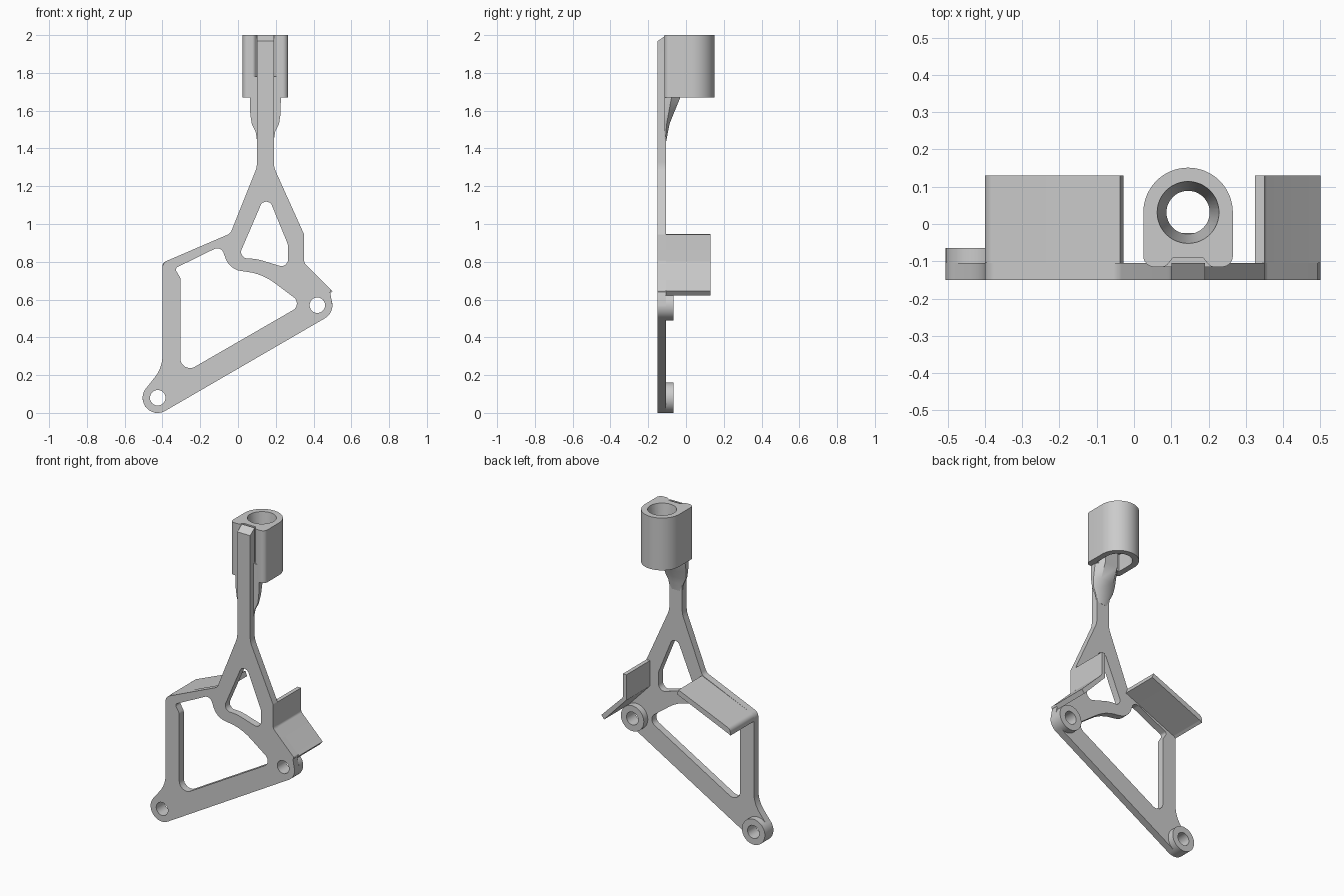
import bpy, bmesh, math
from mathutils import Vector, Matrix

if "Cube" in bpy.data.objects:
    bpy.data.objects.remove(bpy.data.objects["Cube"])

grey = bpy.data.materials.new("plain grey")
grey.use_nodes = True
grey.diffuse_color = (0.6, 0.6, 0.6, 1)
grey.node_tree.nodes["Principled BSDF"].inputs["Base Color"].default_value = (0.6, 0.6, 0.6, 1)

FRONT, PLATE_BACK, BOSS_BACK, FLANGE_BACK = -0.15, -0.105, -0.065, 0.13
BOSSES = {"left": (0.42, 0.57), "right": (-0.425, 0.08)}
BOSS_R, HOLE_R = 0.08, 0.041
STEM_X = 0.145


def arc(centre, r, a0, a1, n=16):
    """Points along an arc, angles in degrees."""
    angles = [math.radians(a0 + (a1 - a0) * i / n) for i in range(n + 1)]
    return [(centre[0] + r * math.cos(a), centre[1] + r * math.sin(a)) for a in angles]


def fillet(corners, n=6):
    """Closed outline whose corners (x, y, radius) are rounded."""
    out = []
    for i, c in enumerate(corners):
        p = Vector(c[:2])
        r = c[2] if len(c) > 2 else 0
        u = Vector(corners[i - 1][:2]) - p
        v = Vector(corners[(i + 1) % len(corners)][:2]) - p
        half = u.angle(v) / 2
        if r == 0 or half > 1.55:
            out.append(tuple(p))
            continue
        t = min(r / math.tan(half), 0.48 * min(u.length, v.length))
        u.normalize()
        v.normalize()
        r = t * math.tan(half)
        centre = p + (u + v).normalized() * r / math.sin(half)
        a, b = p + u * t - centre, p + v * t - centre
        for k in range(n + 1):
            out.append(tuple(centre + a.lerp(b, k / n).normalized() * r))
    return out


def finish(ob, angle=30):
    ob.data.materials.clear()
    ob.data.materials.append(grey)
    bpy.ops.object.select_all(action='DESELECT')
    ob.select_set(True)
    bpy.context.view_layer.objects.active = ob
    bpy.ops.object.shade_smooth_by_angle(angle=math.radians(angle))
    return ob


def extrude(name, outlines, lo, hi, upright=True):
    """Filled outlines (later ones are holes) extruded along y, or along z."""
    cu = bpy.data.curves.new(name, 'CURVE')
    cu.dimensions, cu.fill_mode = '2D', 'BOTH'
    cu.extrude = (hi - lo) / 2
    for pts in outlines:
        sp = cu.splines.new('POLY')
        sp.points.add(len(pts) - 1)
        for q, p in zip(sp.points, pts):
            q.co = (p[0], p[1], 0, 1)
        sp.use_cyclic_u = True
    tmp = bpy.data.objects.new(name + " curve", cu)
    bpy.context.collection.objects.link(tmp)
    bpy.context.view_layer.update()
    dg = bpy.context.evaluated_depsgraph_get()
    me = bpy.data.meshes.new_from_object(tmp.evaluated_get(dg))
    bpy.data.objects.remove(tmp)
    mid = (lo + hi) / 2
    if upright:
        me.transform(Matrix.Translation((0, mid, 0)) @ Matrix.Rotation(math.pi / 2, 4, 'X'))
    else:
        me.transform(Matrix.Translation((0, 0, mid)))
    bm = bmesh.new()
    bm.from_mesh(me)
    bmesh.ops.remove_doubles(bm, verts=bm.verts, dist=1e-5)
    bmesh.ops.recalc_face_normals(bm, faces=bm.faces)
    bm.to_mesh(me)
    bm.free()
    ob = bpy.data.objects.new(name, me)
    bpy.context.collection.objects.link(ob)
    return ob


def loft(name, rings):
    """Solid skinned through rings of equal point count."""
    bm = bmesh.new()
    rows = [[bm.verts.new(p) for p in ring] for ring in rings]
    n = len(rows[0])
    for a, b in zip(rows, rows[1:]):
        for i in range(n):
            j = (i + 1) % n
            bm.faces.new((a[i], a[j], b[j], b[i]))
    bm.faces.new(rows[0][::-1])
    bm.faces.new(rows[-1])
    bmesh.ops.recalc_face_normals(bm, faces=bm.faces)
    me = bpy.data.meshes.new(name)
    bm.to_mesh(me)
    bm.free()
    ob = bpy.data.objects.new(name, me)
    bpy.context.collection.objects.link(ob)
    return ob


def cut(ob, cutter):
    mod = ob.modifiers.new("cut", 'BOOLEAN')
    mod.operation, mod.solver, mod.object = 'DIFFERENCE', 'EXACT', cutter
    bpy.context.view_layer.objects.active = ob
    bpy.ops.object.modifier_apply(modifier=mod.name)
    bpy.data.objects.remove(cutter)


# Flat bracket plate with stem, two windows and two bolt holes
outline = arc(BOSSES["left"], BOSS_R, -60, 0, 8) + fillet([
    (0.5, 0.645, 0.01), (0.35, 0.795, 0.03), (0.35, 0.945, 0.02),
    (0.19, 1.3, 0.12), (0.19, 2.0), (0.1, 2.0), (0.1, 1.3, 0.12),
    (-0.04, 0.95, 0.04), (-0.4, 0.795, 0.04), (-0.4, 0.24, 0.3),
    (-0.482, 0.136)]) + arc(BOSSES["right"], BOSS_R, 135, 300, 20)
triangle_window = fillet([
    (0.15, 1.17, 0.032), (0.265, 0.89, 0.05), (0.265, 0.765, 0.035),
    (0.1, 0.815, 0.25), (0.0, 0.82, 0.035)])
large_window = fillet([
    (-0.335, 0.765, 0.015), (-0.09, 0.885, 0.035), (-0.045, 0.76, 0.1),
    (0.13, 0.735, 0.3), (0.345, 0.575, 0.04), (-0.305, 0.2, 0.05),
    (-0.305, 0.715, 0.03)])
holes = [arc(c, HOLE_R, 0, 345, 23) for c in BOSSES.values()]
plate = extrude("bracket_plate", [outline, triangle_window, large_window] + holes,
                FRONT, PLATE_BACK)
for v in plate.data.vertices:  # sloped front edge at the stem top
    if v.co.z > 1.99 and v.co.y < -0.14:
        v.co.z = 1.968
finish(plate)

# Raised bolt bosses behind the plate
for side, c in BOSSES.items():
    finish(extrude(side + "_bolt_boss",
                   [arc(c, BOSS_R, 0, 352.5, 47), arc(c, HOLE_R, 0, 345, 23)],
                   PLATE_BACK, BOSS_BACK))

# Flanges running back from the shoulders
finish(extrude("right_flange", [fillet([
    (-0.038, 0.947), (-0.4, 0.795, 0.04), (-0.4, 0.755), (-0.385, 0.765, 0.01),
    (-0.028, 0.917)])], PLATE_BACK, FLANGE_BACK))
finish(extrude("left_flange", [fillet([
    (0.35, 0.945), (0.325, 0.945), (0.325, 0.785, 0.02), (0.48, 0.622),
    (0.5, 0.645), (0.35, 0.795, 0.02)])], PLATE_BACK, FLANGE_BACK))

# Sleeve: arched outside with two rounded feet beside the stem
BORE_Y, LIP = 0.031, 1.78
feet = fillet([(0.025, 0.0), (0.025, -0.115, 0.045), (0.085, -0.115, 0.02),
               (0.105, -0.09), (0.185, -0.09), (0.205, -0.115, 0.02),
               (0.265, -0.115, 0.045), (0.265, 0.0)])
sleeve = extrude("sleeve", [arc((STEM_X, BORE_Y), 0.12, 0, 180, 32) + feet],
                 1.67, 2.0, upright=False)


def bore_ring(r, z):
    return [(x, y, z) for x, y in arc((STEM_X, BORE_Y), r, 0, 352.5, 47)]


slot = arc((STEM_X, BORE_Y), 0.083, 0, 180, 32) + [(0.062, -0.06), (0.228, -0.06)]
cut(sleeve, loft("lower_slot_cutter", [[(x, y, z) for x, y in slot] for z in (1.6, LIP)]))
cut(sleeve, loft("funnel_cutter", [bore_ring(0.058, LIP - 0.02), bore_ring(0.058, LIP),
                                   bore_ring(0.083, 2.0), bore_ring(0.083, 2.05)]))
finish(sleeve)


# Tapered cradle easing from the stem into the sleeve
def cradle_ring(z, w, back):
    f = -0.115
    half = [(w, f), (w, f + (back - f) * 0.45), (w * 0.55, back)]
    pts = half + [(-x, y) for x, y in reversed(half)]
    return [(STEM_X + x, y, z) for x, y in pts]


finish(loft("cradle", [cradle_ring(*s) for s in (
    (1.44, 0.044, -0.104), (1.49, 0.052, -0.095), (1.53, 0.072, -0.087),
    (1.58, 0.08, -0.067), (1.67, 0.082, -0.03), (LIP, 0.082, -0.024))]))
